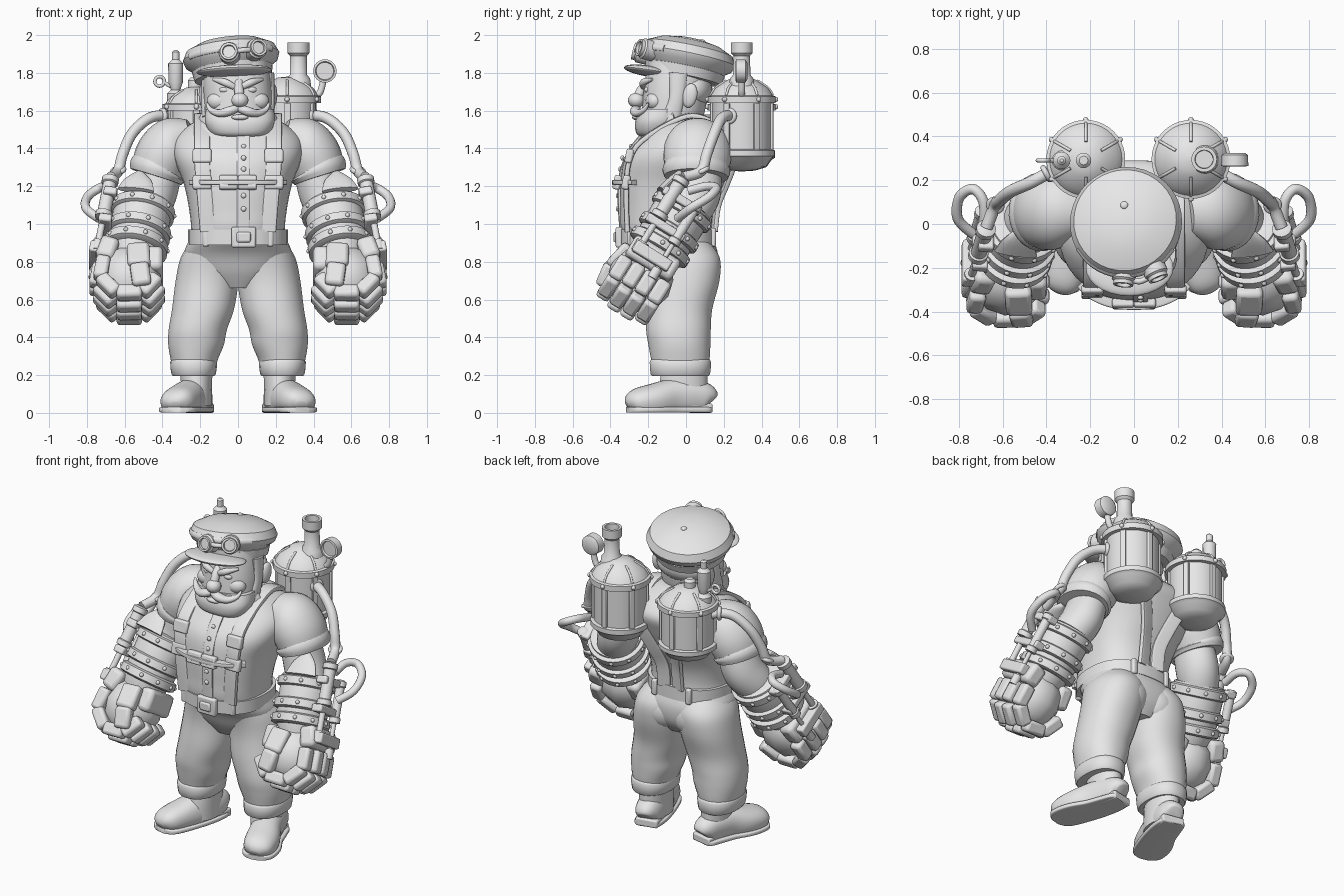
import bpy, bmesh, math
from mathutils import Matrix, Vector, Euler

grey = bpy.data.materials.new("plain grey")
grey.diffuse_color = (0.8, 0.8, 0.8, 1)
X, Z = Vector((1, 0, 0)), Vector((0, 0, 1))


def at(loc, rot=(0, 0, 0)):
    return Matrix.Translation(loc) @ Euler(rot).to_matrix().to_4x4()


def finish(bm, name, mirror=False, bevel=0):
    bmesh.ops.remove_doubles(bm, verts=bm.verts, dist=0.0002)
    bmesh.ops.recalc_face_normals(bm, faces=bm.faces)
    me = bpy.data.meshes.new(name)
    bm.to_mesh(me)
    bm.free()
    me.materials.append(grey)
    ob = bpy.data.objects.new(name, me)
    bpy.context.collection.objects.link(ob)
    if bevel:
        b = ob.modifiers.new("bevel", 'BEVEL')
        b.width, b.segments = bevel, 2
    if mirror:
        ob.modifiers.new("mirror", 'MIRROR').use_mirror_merge = False
    return ob


def smooth_path(pts, sub):
    """Catmull-Rom interpolation of tuples."""
    out, n = [], len(pts)
    for i in range(n - 1):
        p = [pts[max(0, min(n - 1, i + k))] for k in (-1, 0, 1, 2)]
        for j in range(sub):
            t = j / sub
            out.append([0.5 * (2 * b + (c - a) * t + (2 * a - 5 * b + 4 * c - d) * t * t
                               + (3 * b - a - 3 * c + d) * t ** 3) for a, b, c, d in zip(*p)])
    return out + [list(pts[-1])]


def loft(bm, rings, cap=True):
    vs = [[bm.verts.new(p) for p in r] for r in rings]
    n = len(vs[0])
    for a, b in zip(vs, vs[1:]):
        for i in range(n):
            bm.faces.new((a[i], a[(i + 1) % n], b[(i + 1) % n], b[i]))
    if cap:
        bm.faces.new(vs[0])
        bm.faces.new(vs[-1])


def skin(name, st, sub=4, sides=24, e=2.0, level=False, mirror=False, floor=None):
    """Skin stations (x, y, z, rx, ry); level keeps sections horizontal."""
    st = smooth_path(st, sub)
    c = [Vector(s[:3]) for s in st]
    rings, u = [], None
    for i, s in enumerate(st):
        t = Z if level else (c[min(i + 1, len(c) - 1)] - c[max(i - 1, 0)]).normalized()
        if u is None:
            u = X if abs(t.x) < 0.85 else Z
        u = (u - t * u.dot(t)).normalized()
        v, ring = t.cross(u), []
        for k in range(sides):
            a = math.tau * (k + 0.5) / sides
            ca, sa = math.cos(a), math.sin(a)
            p = c[i] + u * s[3] * math.copysign(abs(ca) ** (2 / e), ca) \
                + v * s[4] * math.copysign(abs(sa) ** (2 / e), sa)
            if floor is not None:
                p.z = max(p.z, floor)
            ring.append(p)
        rings.append(ring)
    bm = bmesh.new()
    loft(bm, rings)
    return finish(bm, name, mirror)


def tube(name, pts, r, mirror=False):
    return skin(name, [(*p, r, r) for p in pts], 6, 12, mirror=mirror)


def lathe(name, M, prof, sides=32, mirror=False, cap=True):
    bm = bmesh.new()
    ang = [math.tau * k / sides for k in range(sides)]
    loft(bm, [[M @ Vector((max(r, 0.001) * math.cos(a), max(r, 0.001) * math.sin(a), z)) for a in ang]
              for r, z in prof], cap)
    return finish(bm, name, mirror)


def ring(name, M, R, r, mirror=False):
    circ = [(R + r * math.cos(k * math.tau / 10), r * math.sin(k * math.tau / 10)) for k in range(11)]
    return lathe(name, M, circ, mirror=mirror, cap=False)


def ball(name, M, rad, mirror=False, seg=20):
    bm = bmesh.new()
    bmesh.ops.create_uvsphere(bm, u_segments=seg, v_segments=max(5, seg * 2 // 3), radius=1,
                              matrix=M @ Matrix.Diagonal((*rad, 1)))
    return finish(bm, name, mirror)


def box(name, M, size, mirror=False, bevel=0.01):
    bm = bmesh.new()
    bmesh.ops.create_cube(bm, size=1, matrix=M @ Matrix.Diagonal((*size, 1)))
    return finish(bm, name, mirror, bevel)


# Torso with hips, and a lookup for its surface so straps can lie on it
T = [(0, -.02, .66, .11, .13), (0, -.02, .74, .23, .18), (0, -.04, .84, .285, .21), (0, -.10, .95, .25, .24),
     (0, -.10, 1.08, .26, .25), (0, -.07, 1.22, .29, .28), (0, -.03, 1.35, .34, .295), (0, .02, 1.45, .34, .27),
     (0, .02, 1.53, .25, .2), (0, .0, 1.58, .14, .13)]
skin("torso", T, 5, 40, 2.4, level=True)


def surf(x, z, side=-1, off=0.008):
    for a, b in zip(T, T[1:]):
        if a[2] <= z <= b[2]:
            f = (z - a[2]) / (b[2] - a[2])
            cy, rx, ry = (a[k] + (b[k] - a[k]) * f for k in (1, 3, 4))
            return (x, cy + side * (ry * max(0, 1 - (abs(x) / rx) ** 2.4) ** (1 / 2.4) + off), z)


# Suspenders, chest strap, shirt front
front = [surf(x, z) for x, z in ((.16, .96), (.17, 1.08), (.18, 1.2), (.19, 1.33), (.19, 1.44))]
back = [surf(x, z, 1) for x, z in ((.17, 1.45), (.13, 1.35), (.08, 1.22), (.05, 1.1), (.05, .96))]
skin("suspender", [(*p, .042, .014) for p in front + [(.19, -.03, 1.56), (.19, .1, 1.56)] + back],
     4, 16, 6, mirror=True)
skin("chest_strap", [(*surf(x, 1.22, -1, .014), .028, .014) for x in (-.24, -.18, -.09, 0, .09, .18, .24)], 4, 16, 6)
for x, z in ((.19, 1.22), (.19, 1.36), (.05, 1.22)):
    box("strap_buckle", at(surf(x, z, -1, .016), (-.2, 0, 0)), (.1, .04, .075), True)
skin("shirt_placket", [(*surf(.03, z, -1, .002), .035, .01) for z in (.98, 1.1, 1.2, 1.3, 1.4, 1.47)], 4, 16, 5)
for z in (1.08, 1.15, 1.29, 1.35, 1.41):
    ball("shirt_button", at(surf(.03, z, -1, .012)), (.014, .01, .014), seg=12)
skin("collar_flap", [(.05, -.21, 1.48, .05, .015), (.13, -.18, 1.515, .05, .015), (.19, -.06, 1.565, .04, .015)],
     4, 16, 4, mirror=True)

# Belt with buckle and loops
skin("belt", [(0, -.095, z, .265, .255) for z in (.89, .97)], 1, 40, 2.4, level=True)
box("belt_buckle", at((.03, -.355, .93)), (.13, .035, .11))
box("buckle_plate", at((.03, -.375, .93)), (.075, .02, .055))
for x, s in ((.17, -1), (.12, 1)):
    box("belt_loop", at(surf(x, .93, s, .015)), (.035, .03, .1), True)

# Trousers
skin("trouser_leg", [(.235, -.03, .2, .105, .14), (.232, -.03, .28, .125, .155), (.222, -.035, .36, .148, .165),
                     (.213, -.04, .44, .155, .172), (.185, -.035, .55, .165, .175), (.163, -.01, .7, .168, .188),
                     (.145, -.015, .82, .16, .195), (.12, -.06, .91, .13, .18)], 5, 28, 2.2, level=True, mirror=True)
skin("trouser_cuff", [(.235, -.03, z, a, b) for z, a, b in ((.195, .105, .145), (.205, .118, .158), (.27, .125, .163),
                                                             (.285, .11, .15))], 2, 28, 2.3, level=True, mirror=True)
ball("seat_of_trousers", at((.11, .055, .77)), (.14, .125, .13), True, 28)

# Boots
foot = [(.20, .125, .06, .045, .05), (.205, .105, .075, .07, .08), (.22, .03, .085, .083, .095), (.25, -.07, .08, .09, .1),
        (.295, -.17, .068, .1, .085), (.322, -.25, .06, .092, .07), (.333, -.29, .05, .07, .05), (.338, -.31, .04, .03, .02)]
skin("boot_foot", foot, 4, 24, 2.3, mirror=True, floor=.01)
skin("boot_sole", [(x, y, .016, r + .008, .015) for x, y, z, r, h in foot], 4, 24, 6, mirror=True)
skin("boot_shaft", [(.22, -.015, .04, .082, .13), (.22, -.015, .12, .082, .13), (.22, -.01, .2, .085, .125),
                    (.22, -.01, .23, .085, .12)], 4, 24, level=True, mirror=True)
box("boot_heel", at((.205, .075, .025), (0, 0, .2)), (.14, .11, .05), True)

# Sleeves and bare arms
skin("sleeve", [(.24, .05, 1.48, .08, .1), (.33, .06, 1.435, .14, .165), (.39, .06, 1.36, .155, .18),
                (.43, .055, 1.27, .14, .165)], 5, 28, mirror=True)
skin("sleeve_hem", [(.415, .056, 1.30, .148, .175), (.425, .055, 1.28, .155, .18), (.435, .054, 1.25, .142, .17)],
     3, 28, mirror=True)
skin("arm", [(.38, .06, 1.36, .1, .12), (.415, .055, 1.24, .112, .135), (.445, .045, 1.15, .118, .135),
             (.49, 0, 1.06, .115, .12), (.53, -.08, .95, .1, .11)], 5, 24, mirror=True)

# Gauntlet frame: x outward, y forward and up, z down the forearm
a = Vector((.09, -.29, -.47)).normalized()
o = (X - a * a.x).normalized()
w = a.cross(o)
G = Matrix.Translation((.49, .03, 1.15)) @ Matrix((o, w, a)).transposed().to_4x4()
lathe("gauntlet_sleeve", G, [(.12, .05), (.15, .06), (.155, .1), (.15, .28), (.13, .38), (.1, .45)], mirror=True)
for h in (.08, .21, .3):
    lathe("gauntlet_band", G, [(.15, h - .01), (.172, h), (.172, h + .045), (.15, h + .055)], mirror=True)
    for k in range(10):
        t = k * math.tau / 10
        ball("band_rivet", G @ at((.17 * math.cos(t), .17 * math.sin(t), h + .022)), (.013,) * 3, True, 8)
skin("elbow_guard", [(*(G @ Vector((.04, y, h))), r, .02) for y, h, r in ((.11, -.07, .015), (.135, -.01, .07), (.155, .07, .1))],
     4, 16, mirror=True)

# Fist: core, curled finger plates, thumb and back-of-hand plate
FC = .555
ball("fist_core", G @ at((0, 0, FC - .03)), (.175, .175, .18), True, 10)
for i in range(4):
    y = -.12 + .08 * i
    R = .15 if i in (1, 2) else .13
    for deg in (0, 50, 100, 150):
        t = math.radians(deg)
        box("finger_plate", G @ at((R * 1.1 * math.cos(t), y, FC + R * math.sin(t)), (0, -t, 0)),
            (.075, .077, .135), True, .018)
box("hand_back_plate", G @ at((.135, 0, .42), (0, .15, 0)), (.1, .28, .13), True, .025)
box("palm_plate", G @ at((-.12, 0, .44), (0, -.15, 0)), (.09, .26, .14), True, .025)
box("thumb_base", G @ at((-.04, .155, .47), (-.2, -.2, 0)), (.12, .07, .15), True, .02)
box("thumb_tip", G @ at((-.07, .165, .59), (.15, -.3, 0)), (.1, .07, .13), True, .02)

# Pistons on the outer side of each gauntlet
piston = [(.025, -.03), (.045, -.02), (.045, .01), (.036, .015), (.036, .19), (.045, .195), (.045, .225), (.018, .23),
          (.018, .38), (.035, .38), (.035, .44)]
lathe("piston", G @ at((.19, .09, 0)), piston, 16, True)
lathe("rear_piston", G @ at((.195, -.05, .08)), [(r * .75, h) for r, h in piston], 16, True)
for h in (.08, .25):
    box("piston_clamp", G @ at((.175, .03, h)), (.07, .23, .045), True)
box("piston_anchor", G @ at((.19, .01, .42)), (.08, .22, .065), True)

# Hoses with end collars
pt = G @ Vector((.19, .09, -.03))
tube("main_hose", [(.28, .3, 1.53), (.38, .24, 1.57), (.47, .19, 1.56), (.56, .15, 1.48), (.61, .11, 1.37),
                   (.635, .08, 1.28), tuple(pt)], .029, True)
ring("hose_collar", at((.633, .085, 1.285), (.4, .2, 0)), .03, .013, True)
ring("tank_hose_collar", at((.40, .23, 1.572), (0, 1.57, -.5)), .03, .013, True)
tube("loop_hose", [tuple(G @ Vector(p)) for p in ((.19, .03, .02), (.21, -.04, -.05), (.26, -.09, -.06),
                                                  (.31, -.08, .01), (.3, -.03, .11), (.22, 0, .18))], .024, True)

# Back tanks
tank = [(0, -.38), (.07, -.375), (.13, -.355), (.16, -.31), (.175, -.3), (.175, -.27), (.155, -.265), (.155, -.02),
        (.18, -.02), (.18, .015), (.165, .02), (.14, .06), (.08, .1), (.05, .115), (0, .12)]
for x, rim, k in ((.26, 1.66, 1), (-.22, 1.62, .9)):
    lathe("tank", at((x, .295, rim)), [(r, h * k) for r, h in tank], 40)
    for j in range(6):
        t = (j + .5) * math.tau / 6
        c, s = math.cos(t), math.sin(t)
        box("tank_rib", at((x + .156 * c, .295 + .156 * s, rim - .145 * k), (0, 0, t)), (.022, .035, .25 * k), bevel=.004)
        ball("tank_bolt", at((x + .18 * c, .295 + .18 * s, rim)), (.014,) * 3, seg=8)
        tube("dome_seam", [(x + r * c, .295 + r * s, rim + h * k) for r, h in ((.165, .02), (.14, .06), (.08, .1))], .007)

# Chimney and gauge on one tank; valve and handle on the other
lathe("chimney", at((.32, .295, 0)), [(.07, 1.71), (.062, 1.77), (.046, 1.79), (.044, 1.89), (.058, 1.905), (.058, 1.96),
                                      (.042, 1.96), (.04, 1.92)])
lathe("gauge", at((.46, .295, 1.81), (math.pi / 2, 0, 0)), [(.045, -.03), (.06, -.02), (.062, .03), (.05, .032), (.046, .02)])
tube("gauge_stem", [(.38, .295, 1.68), (.43, .295, 1.69), (.452, .295, 1.76)], .018)
lathe("valve", at((-.33, .29, 0)), [(.045, 1.64), (.045, 1.69), (.025, 1.71), (.038, 1.75), (.04, 1.85), (.02, 1.87),
                                    (.02, 1.91), (.008, 1.92)], 16)
ring("valve_handle", at((-.415, .29, 1.755), (math.pi / 2, 0, 0)), .025, .009)
tube("handle_stem", [(-.33, .29, 1.72), (-.36, .29, 1.73), (-.39, .29, 1.75)], .01)
lathe("tank_cap", at((-.23, .29, 0)), [(.035, 1.71), (.035, 1.76), (.02, 1.775)], 16)

# Head and face
skin("head", [(0, -.1, 1.47, .12, .12), (0, -.075, 1.55, .17, .16), (0, -.06, 1.65, .18, .17), (-.005, -.05, 1.75, .18, .17),
              (-.01, -.04, 1.86, .17, .16)], 5, 28, 2.3, level=True)
skin("beard", [(.01, -.15, 1.455, .09, .06), (.01, -.16, 1.475, .15, .1), (.01, -.15, 1.54, .185, .12),
               (.01, -.13, 1.61, .18, .11)], 5, 28, 2.5, level=True)
ball("nose", at((.01, -.262, 1.655)), (.045, .045, .04))
tube("nose_bridge", [(.005, -.20, 1.75), (.005, -.235, 1.71), (.01, -.255, 1.67)], .026)
ball("lower_lip", at((.01, -.265, 1.565)), (.045, .02, .015))
skin("moustache", [(.0, -.26, 1.615, .02, .02), (.05, -.268, 1.597, .025, .03), (.1, -.25, 1.587, .02, .024),
                   (.145, -.22, 1.605, .014, .016), (.165, -.2, 1.64, .005, .006)], 4, 12, mirror=True)
skin("eyebrow", [(.02, -.225, 1.725, .016, .014), (.07, -.225, 1.75, .02, .018), (.13, -.18, 1.765, .008, .008)], 4, 12, mirror=True)
ball("eye", at((.07, -.2, 1.71)), (.03, .022, .018), True)
ball("cheek", at((.1, -.165, 1.65)), (.065, .05, .05), True)
ball("ear", at((.185, .02, 1.68), (-.2, 0, -.2)), (.022, .04, .065), True)
skin("sideburn", [(.17, -.08, 1.56, .02, .05), (.175, -.05, 1.66, .022, .04), (.17, -.04, 1.8, .022, .05)], 4, 16, mirror=True)
ball("back_hair", at((0, .04, 1.71)), (.17, .1, .1))

# Flat cap with peak, band and goggles
H = at((-.035, .005, 1.87), (-.2, -.1, 0))
lathe("cap_crown", H, [(.17, -.09), (.2, -.07), (.215, -.04), (.245, -.02), (.257, .015), (.235, .06), (.16, .095),
                       (.07, .112), (0, .115)], 40)
lathe("cap_band", H, [(.18, -.105), (.205, -.1), (.215, -.05), (.2, -.045)], 40)
ball("cap_button", H @ at((0, .06, .112)), (.018, .018, .01), seg=12)
ball("cap_peak", at((-.02, -.2, 1.81), (-.15, -.04, 0)), (.2, .13, .028), seg=28)
for x, y, z, r in ((-.045, -.235, 1.905, -.1), (.095, -.21, 1.925, .4)):
    lathe("goggle", at((x, y, z), (math.pi / 2 - .25, 0, r)), [(.055, -.04), (.055, .02), (.046, .028), (.046, .045),
                                                               (.034, .045), (.032, .03)], 24)
tube("goggle_bridge", [(-.01, -.255, 1.915), (.025, -.262, 1.92), (.06, -.248, 1.922)], .014)
skin("goggle_strap", [(*(H @ Vector((.25 * math.cos(t), .25 * math.sin(t), .015))), .01, .018)
                      for t in [math.radians(d) for d in range(-150, -25, 15)]], 2, 12)

# Smooth shading that keeps hard edges
for ob in bpy.data.objects:
    ob.select_set(True)
bpy.context.view_layer.objects.active = bpy.data.objects["torso"]
bpy.ops.object.shade_smooth_by_angle(angle=math.radians(38))
